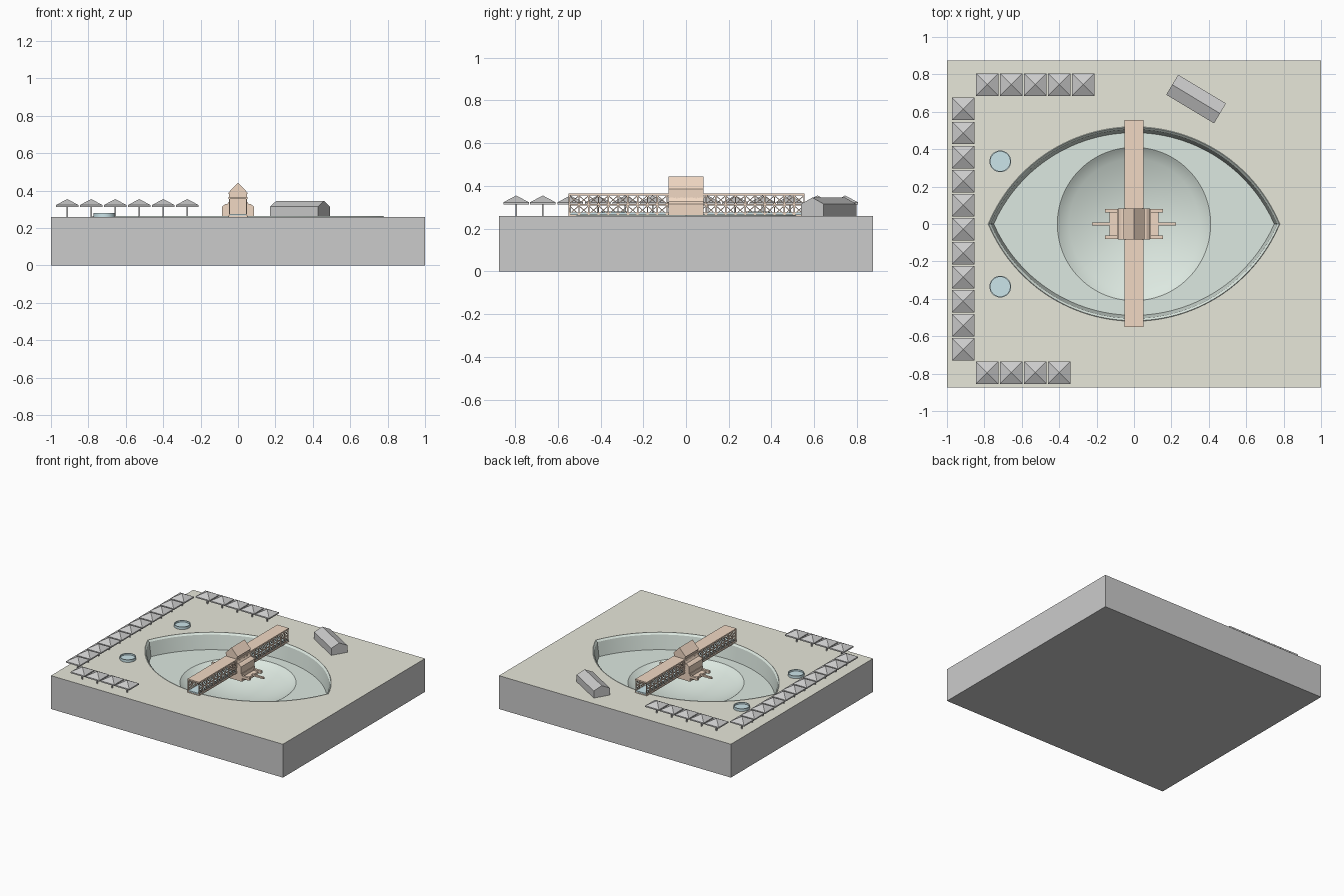
import bpy, bmesh
from math import pi, sin, cos, sqrt, atan2
from mathutils import Vector, Matrix

if "Cube" in bpy.data.objects:
    bpy.data.objects.remove(bpy.data.objects["Cube"])


def mat(name, c):
    m = bpy.data.materials.new(name)
    m.diffuse_color = (*c, 1)
    m.use_nodes = True
    m.node_tree.nodes["Principled BSDF"].inputs["Base Color"].default_value = m.diffuse_color
    return m


SAND = mat("sand", (0.80, 0.80, 0.70))
GREEN = mat("pale_green", (0.72, 0.81, 0.75))
WOOD = mat("timber", (0.88, 0.69, 0.55))
BLUE = mat("water_blue", (0.60, 0.78, 0.82))


def finish(name, bm, material=None, smooth=False):
    bmesh.ops.recalc_face_normals(bm, faces=bm.faces)
    me = bpy.data.meshes.new(name)
    bm.to_mesh(me)
    bm.free()
    ob = bpy.data.objects.new(name, me)
    bpy.context.collection.objects.link(ob)
    if material:
        me.materials.append(material)
    if smooth:
        bpy.context.view_layer.objects.active = ob
        ob.select_set(True)
        bpy.ops.object.shade_smooth_by_angle(angle=0.5)
        ob.select_set(False)
    return ob


def box(bm, x0, x1, y0, y1, z0, z1):
    m = Matrix.Translation(((x0 + x1) / 2, (y0 + y1) / 2, (z0 + z1) / 2))
    bmesh.ops.create_cube(bm, size=1, matrix=m @ Matrix.Diagonal((x1 - x0, y1 - y0, z1 - z0, 1)))


def beam(bm, p, q, t):
    p, q = Vector(p), Vector(q)
    d = q - p
    rot = d.to_track_quat('Z', 'Y').to_matrix().to_4x4()
    m = Matrix.Translation((p + q) / 2) @ rot @ Matrix.Diagonal((t, t, d.length, 1))
    bmesh.ops.create_cube(bm, size=1, matrix=m)


def rings(bm, loops, cap_end=False, closed=True):
    rows = [[bm.verts.new(p) for p in loop] for loop in loops]
    n = len(rows[0])
    for a, b in zip(rows, rows[1:]):
        for i in range(n if closed else n - 1):
            j = (i + 1) % n
            bm.faces.new((a[i], a[j], b[j], b[i]))
    if cap_end:
        bm.faces.new(rows[-1])
    return rows


def extrude_profile(bm, pts, y0, y1):
    rows = rings(bm, [[(x, y, z) for x, z in pts] for y in (y0, y1)], True)
    bm.faces.new(rows[0])


# Terrain: every ring is a polar outline sampled at the same angles
TOP, HX, HY = 0.26, 1.0, 0.875
corner = atan2(HY, HX)
ANG = sorted([2 * pi * i / 96 for i in range(96)] +
             [corner, pi - corner, pi + corner, 2 * pi - corner])


def rect_r(t):
    return min(HX / max(abs(cos(t)), 1e-6), HY / max(abs(sin(t)), 1e-6))


def lens_r(a, b):
    R = (a * a + b * b) / (2 * b)
    c = R - b
    return lambda t: -c * abs(sin(t)) + sqrt(R * R - (c * cos(t)) ** 2)


def outline(f, z):
    return [(f(t) * cos(t), f(t) * sin(t), z) for t in ANG]


bm = bmesh.new()
rings(bm, [outline(rect_r, TOP), outline(rect_r, 0)], True)
finish("slab", bm)

bm = bmesh.new()
rings(bm, [outline(rect_r, TOP), outline(lens_r(0.78, 0.52), TOP)])
ground = finish("ground", bm, SAND)

# Basin: raised rim, steep wall, flat floor, round bowl
FLOOR = 0.14
loops = [outline(lens_r(0.78, 0.52), TOP), outline(lens_r(0.777, 0.517), TOP + 0.003),
         outline(lens_r(0.765, 0.505), TOP - 0.01), outline(lens_r(0.75, 0.488), FLOOR)]
loops += [outline(lambda t, r=r: r, z) for r, z in
          ((0.41, FLOOR), (0.40, 0.133), (0.38, 0.118))]
for i in range(1, 12):
    r = 0.38 * (1 - i / 12)
    loops.append(outline(lambda t, r=r: r, 0.03 + 0.088 * (r / 0.38) ** 2))
bm = bmesh.new()
rings(bm, loops, True)
basin = finish("basin", bm, GREEN, True)
for ob in (ground, basin):          # open surfaces must face up
    if ob.data.polygons[len(ob.data.polygons) - 1].normal.z < 0:
        ob.data.flip_normals()

# Covered truss bridge
Y0, Y1, BAYS = -0.55, 0.555, 24
bm = bmesh.new()
box(bm, -0.05, 0.05, Y0, Y1, 0.354, 0.365)
box(bm, -0.05, 0.05, Y0, Y1, 0.257, 0.266)
step = (Y1 - Y0 - 0.006) / BAYS
for x in (-0.046, 0.046):
    box(bm, x - 0.003, x + 0.003, Y0, Y1, 0.307, 0.315)
    for i in range(BAYS + 1):
        y = Y0 + 0.003 + i * step
        box(bm, x - 0.003, x + 0.003, y - 0.003, y + 0.003, 0.266, 0.354)
        if i < BAYS:
            for z0, z1 in ((0.266, 0.307), (0.315, 0.354)):
                beam(bm, (x, y, z0), (x, y + step, z1), 0.004)
                beam(bm, (x, y, z1), (x, y + step, z0), 0.004)
finish("bridge", bm, WOOD)
bm = bmesh.new()
box(bm, -0.042, 0.042, Y0 + 0.002, Y1 - 0.002, 0.266, 0.276)
finish("bridge_deck", bm, BLUE)

# Central pavilion with stepped sides and gable roof
half = [(0.085, 0.26), (0.085, 0.315), (0.068, 0.328), (0.055, 0.33),
        (0.047, 0.345), (0.047, 0.385), (0.055, 0.385)]
bm = bmesh.new()
extrude_profile(bm, half + [(0, 0.443)] + [(-x, z) for x, z in reversed(half)], -0.082, 0.082)
box(bm, -0.09, 0.09, -0.08, 0.08, 0.20, 0.262)
finish("pavilion", bm, WOOD)

# Landing stages below the pavilion
bm = bmesh.new()
for s in (-1, 1):
    def side(a, b, y0, y1, z0, z1):
        box(bm, min(s * a, s * b), max(s * a, s * b), y0, y1, z0, z1)
    side(0.085, 0.13, -0.065, 0.065, 0.215, 0.235)
    side(0.085, 0.155, 0.062, 0.08, 0.225, 0.245)
    side(0.085, 0.155, -0.08, -0.062, 0.225, 0.245)
    side(0.12, 0.225, -0.008, 0.008, 0.228, 0.24)
finish("landing_stages", bm, WOOD)

# Row of square canopies on single posts
spots = [(-0.785 + 0.1285 * i, 0.745) for i in range(5)]
spots += [(-0.913, 0.615 - 0.1285 * i) for i in range(11)]
spots += [(-0.785 + 0.1285 * i, -0.795) for i in range(4)]
roofs, posts = bmesh.new(), bmesh.new()
for x, y in spots:
    box(roofs, x - 0.06, x + 0.06, y - 0.06, y + 0.06, 0.313, 0.323)
    bmesh.ops.create_cone(roofs, cap_ends=True, segments=4, radius1=0.06 * sqrt(2), radius2=0,
                          depth=0.032, matrix=Matrix.Translation((x, y, 0.339))
                          @ Matrix.Rotation(pi / 4, 4, 'Z'))
    box(posts, x - 0.004, x + 0.004, y - 0.004, y + 0.004, TOP, 0.313)
finish("canopy_roofs", roofs)
finish("canopy_posts", posts)

# Gabled shed turned on the ground
bm = bmesh.new()
extrude_profile(bm, [(-0.062, 0), (0.062, 0), (0.062, 0.055), (0, 0.085), (-0.062, 0.055)], -0.149, 0.149)
shed = finish("shed", bm)
shed.location = (0.332, 0.668, TOP)
shed.rotation_euler.z = 1.03

# Two round pools with raised rims
for i, y in enumerate((-0.335, 0.335)):
    bm = bmesh.new()
    prof = ((0.058, 0), (0.058, 0.02), (0.052, 0.02), (0.052, 0.008))
    rings(bm, [[(r * cos(2 * pi * k / 32), r * sin(2 * pi * k / 32), z) for k in range(32)]
               for r, z in prof], True)
    pool = finish("pool_%d" % (i + 1), bm, BLUE, True)
    pool.location = (-0.715, y, TOP)
